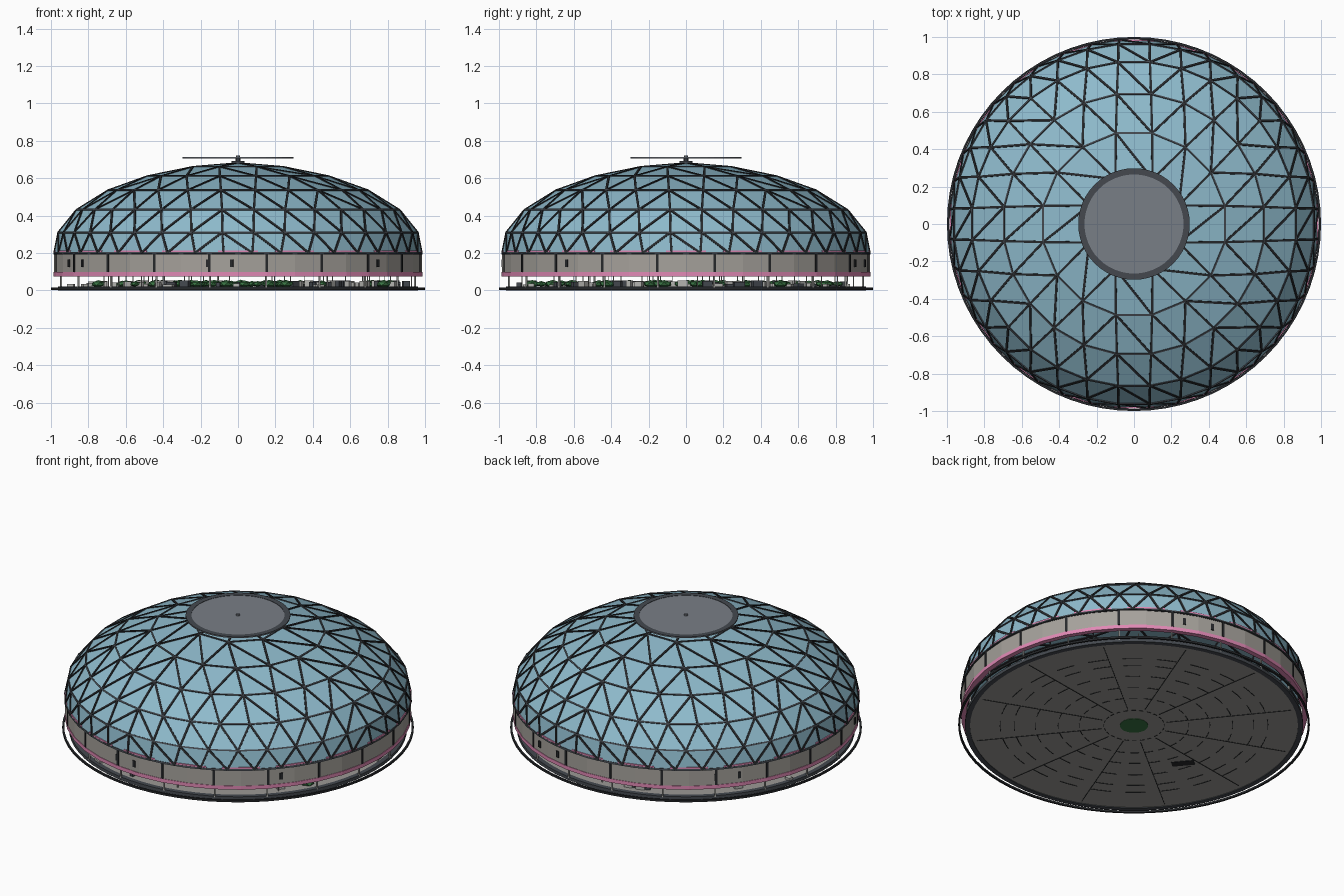
import bpy, bmesh, random
from math import cos, sin, pi, tau, radians
from mathutils import Vector, Matrix

cube = bpy.data.objects.get("Cube")
if cube:
    bpy.data.objects.remove(cube)
random.seed(4)


def material(name, colour):
    m = bpy.data.materials.new(name)
    m.use_nodes = True
    m.diffuse_color = (*colour, 1)
    m.node_tree.nodes["Principled BSDF"].inputs["Base Color"].default_value = (*colour, 1)
    return m


GLASS = material("blue_glass", (0.27, 0.49, 0.60))
FRAME = material("dark_frame", (0.02, 0.022, 0.025))
WALL = material("warm_grey_wall", (0.38, 0.36, 0.33))
PINK = material("pink_trim", (0.75, 0.25, 0.46))
PAD = material("pad_grey", (0.19, 0.21, 0.24))
RIM = material("slate_grey", (0.058, 0.066, 0.078))
FLOOR = material("floor_slab", (0.33, 0.32, 0.30))
GREEN = material("plant_green", (0.04, 0.17, 0.055))
STONE = material("light_stone", (0.45, 0.45, 0.43))


def finish(name, bm, mat):
    bmesh.ops.recalc_face_normals(bm, faces=bm.faces)
    mesh = bpy.data.meshes.new(name)
    bm.to_mesh(mesh)
    bm.free()
    mesh.materials.append(mat)
    ob = bpy.data.objects.new(name, mesh)
    bpy.context.collection.objects.link(ob)


def polar(r, a, z):
    return Vector((r * cos(a), r * sin(a), z))


def add_arc(bm, r0, r1, z0, z1, a0=0.0, a1=tau, n=72):
    """Rectangular section swept around z, closed when it is a full turn."""
    full = a1 - a0 > tau - 0.001
    rows = []
    for i in range(n if full else n + 1):
        a = a0 + (a1 - a0) * i / n
        rows.append([bm.verts.new(polar(r, a, z))
                     for r, z in ((r0, z0), (r1, z0), (r1, z1), (r0, z1))])
    for i in range(n):
        p, q = rows[i], rows[(i + 1) % len(rows)]
        for k in range(4):
            bm.faces.new((p[k], p[(k + 1) % 4], q[(k + 1) % 4], q[k]))
    if not full:
        bm.faces.new(rows[0])
        bm.faces.new(rows[-1])


def add_box(bm, centre, size, angle=0.0):
    m = Matrix.Translation(centre) @ Matrix.Rotation(angle, 4, 'Z') @ Matrix.Diagonal((*size, 1))
    bmesh.ops.create_cube(bm, size=1, matrix=m)


def ring(name, mat, r0, r1, z0, z1, n=72):
    bm = bmesh.new()
    add_arc(bm, r0, r1, z0, z1, n=n)
    finish(name, bm, mat)


def disc(name, mat, r, z0, z1, n=72):
    bm = bmesh.new()
    bmesh.ops.create_cone(bm, cap_ends=True, segments=n, radius1=r, radius2=r, depth=z1 - z0,
                          matrix=Matrix.Translation((0, 0, (z0 + z1) / 2)))
    finish(name, bm, mat)


# Dome: rings with fewer vertices toward the top, stitched into triangles
levels = ((0.985, 0.20, 40), (0.964, 0.31, 36), (0.868, 0.43, 32),
          (0.70, 0.535, 24), (0.495, 0.61, 16), (0.26, 0.66, 8))
bm = bmesh.new()
rings = [[bm.verts.new(polar(r, pi / 2 + tau * (i + 0.5) / n, z)) for i in range(n)]
         for r, z, n in levels]
for low, high in zip(rings, rings[1:]):
    i = j = 0
    n, m = len(low), len(high)
    while i < n or j < m:
        a, b = low[i % n], high[j % m]
        if j >= m or (i < n and (i + 1.5) / n <= (j + 1.5) / m + 0.0001):
            i += 1
            bm.faces.new((a, low[i % n], b))
        else:
            j += 1
            bm.faces.new((a, high[j % m], b))
crown = bm.verts.new((0, 0, 0.68))
for i, v in enumerate(rings[-1]):
    bm.faces.new((v, rings[-1][(i + 1) % len(rings[-1])], crown))
bm.normal_update()

# Lattice along every dome edge: dark struts, and slimmer grey hoops between them
struts, hoops = bmesh.new(), bmesh.new()
for e in bm.edges:
    a, b = (v.co for v in e.verts)
    along = (b - a).normalized()
    out = sum((f.normal for f in e.link_faces), Vector()).normalized()
    if out.z < 0:
        out = -out
    frame = Matrix((along.cross(out), along, out)).transposed().to_4x4()
    level = abs(along.z) < 0.001
    size = Matrix.Diagonal((0.009 if level else 0.012, (b - a).length, 0.01, 1))
    bmesh.ops.create_cube(hoops if level else struts, size=1,
                          matrix=Matrix.Translation((a + b) / 2) @ frame @ size)
finish("dome_glass", bm, GLASS)
finish("dome_struts", struts, FRAME)
finish("dome_hoops", hoops, RIM)

# Landing pad on its short mast
disc("pad_surface", PAD, 0.298, 0.706, 0.712, 48)
ring("pad_border", RIM, 0.265, 0.298, 0.712, 0.714, n=48)
disc("mast_base", RIM, 0.035, 0.67, 0.692, 12)
disc("mast", RIM, 0.013, 0.68, 0.707, 8)
disc("mast_cap", PAD, 0.012, 0.71, 0.72, 8)

# Wall band with trims
ring("wall_band", WALL, 0.955, 0.983, 0.098, 0.192, n=40)
ring("lower_pink_trim", PINK, 0.955, 0.986, 0.075, 0.098, n=40)
ring("wall_cap", FRAME, 0.955, 0.986, 0.192, 0.203, n=40)
bm = bmesh.new()
for i in range(20):
    a = tau * i / 20
    add_arc(bm, 0.97, 0.986, 0.203, 0.214, a - 0.11, a + 0.11, 3)
finish("upper_pink_trim", bm, PINK)

# Wall seams, and slim posts carrying the wall
seams, posts = bmesh.new(), bmesh.new()
for i in range(20):
    a = tau * (i + 0.5) / 20
    add_box(seams, polar(0.982, a, 0.146), (0.01, 0.013, 0.095), a)
    add_box(posts, polar(0.958, a, 0.045), (0.008, 0.008, 0.064), a)
finish("wall_seams", seams, FRAME)
finish("wall_posts", posts, STONE)

# Small wall windows
bm = bmesh.new()
for deg in (268, 260.5, 212, 203, 319.5, 77, 67, 135, 143):
    a = radians(deg)
    add_box(bm, polar(0.981, a, 0.145), (0.009, 0.018, 0.04), a)
finish("wall_windows", bm, FRAME)

# Ground: slim outer hoop, open gap, dark kerb and floor slab
ring("outer_hoop", FRAME, 0.989, 1.0, 0.003, 0.015)
ring("floor_kerb", RIM, 0.933, 0.962, 0.0, 0.02)
disc("floor", FLOOR, 0.935, 0.004, 0.018)
disc("centre_garden", GREEN, 0.08, 0.002, 0.03, 32)
bm = bmesh.new()
for r in (0.17, 0.31, 0.43, 0.56, 0.68, 0.76):
    for i in range(24):
        a = tau * i / 24
        add_arc(bm, r, r + 0.004, 0.002, 0.005, a, a + 0.15, 2)
for i in range(12):
    a = tau * (i + 0.3) / 12
    add_box(bm, polar(0.55, a, 0.0035), (0.72, 0.004, 0.003), a)
add_box(bm, (-0.49, -0.15, 0.0035), (0.13, 0.05, 0.003), radians(130))
finish("floor_joints", bm, FRAME)

# Furnishing of the hall: blocks, benches, lamp poles and planting
blocks, benches, poles, plants = (bmesh.new() for _ in range(4))
for i in range(120):
    a, r = random.uniform(0, tau), random.uniform(0.35, 0.935)
    h = random.uniform(0.012, 0.036)
    w, d = random.uniform(0.02, 0.06), random.uniform(0.02, 0.04)
    add_box(benches if i % 3 == 0 else blocks, polar(r, a, 0.018 + h / 2), (d, w, h), a)
for i in range(40):
    add_box(poles, polar(random.uniform(0.4, 0.93), random.uniform(0, tau), 0.045),
            (0.005, 0.005, 0.06))
for i in range(70):
    a, s = random.uniform(0, tau), random.uniform(0.02, 0.032)
    place = Matrix.Translation(polar(random.uniform(0.25, 0.9), a, 0.035))
    bmesh.ops.create_icosphere(plants, subdivisions=1, radius=s,
                               matrix=place @ Matrix.Diagonal((1.4, 1.4, 0.7, 1)))
finish("stone_blocks", blocks, STONE)
finish("dark_benches", benches, RIM)
finish("lamp_poles", poles, STONE)
finish("plants", plants, GREEN)
